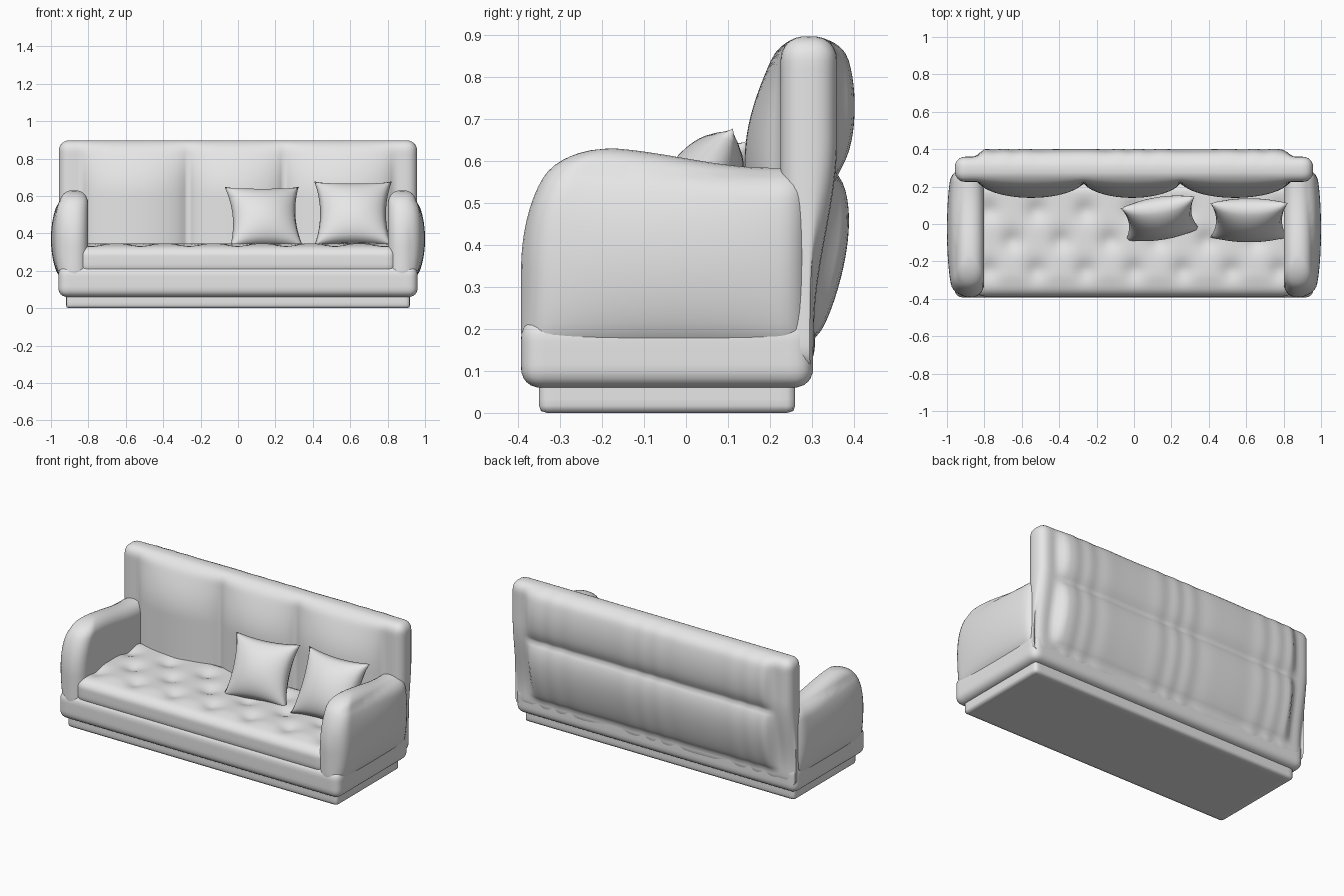
import bpy, bmesh, math
from mathutils import Vector, Matrix

if "Cube" in bpy.data.objects:
    bpy.data.objects.remove(bpy.data.objects["Cube"], do_unlink=True)

fabric = bpy.data.materials.new("light grey fabric")
fabric.use_nodes = True
fabric.diffuse_color = (0.8, 0.8, 0.8, 1)
fabric.node_tree.nodes["Principled BSDF"].inputs["Base Color"].default_value = (0.8, 0.8, 0.8, 1)


def finish(name, bm):
    bmesh.ops.recalc_face_normals(bm, faces=bm.faces)
    mesh = bpy.data.meshes.new(name)
    bm.to_mesh(mesh)
    bm.free()
    mesh.materials.append(fabric)
    mesh.shade_smooth()
    obj = bpy.data.objects.new(name, mesh)
    bpy.context.scene.collection.objects.link(obj)
    return obj


def smooth(t):
    t = max(0.0, min(1.0, t))
    return t * t * (3 - 2 * t)


def hump(t, power=1.0):
    """Zero outside 0..1, rising to one in the middle."""
    return max(0.0, 4 * t * (1 - t)) ** power if 0 < t < 1 else 0.0


def soft_box(name, lo, hi, radius, warp=None, step=0.02):
    """Finely divided box with rounded edges, then shaped by a warp function."""
    lo, hi = Vector(lo), Vector(hi)
    half, centre = (hi - lo) / 2, (hi + lo) / 2
    bm = bmesh.new()
    bmesh.ops.create_cube(bm, size=2)
    for v in bm.verts:
        v.co = Vector(a * b for a, b in zip(v.co, half))
    for axis in range(3):
        edges = [e for e in bm.edges
                 if abs((e.verts[0].co - e.verts[1].co).normalized()[axis]) > 0.99]
        cuts = max(4, round(2 * half[axis] / step))
        bmesh.ops.subdivide_edges(bm, edges=edges, cuts=cuts, use_grid_fill=True)
    for v in bm.verts:
        core = Vector(max(-h + radius, min(h - radius, c)) for c, h in zip(v.co, half))
        v.co = centre + core + (v.co - core).normalized() * radius
    if warp:
        for v in bm.verts:
            v.co = warp(v.co.copy())
    return finish(name, bm)


# Plinth and upholstered base
soft_box("plinth", (-0.92, -0.35, 0), (0.92, 0.26, 0.1), 0.015)
soft_box("base", (-0.96, -0.393, 0.06), (0.96, 0.303, 0.225), 0.045)

# Tufted seat
buttons = [(-0.78 + 0.26 * k + 0.13 * (row % 2), -0.25 + 0.16 * row)
           for row in range(3) for k in range(7)]


def seat_warp(p):
    top = smooth((p.z - 0.25) / 0.08)
    dip = sum(math.exp(-((p.x - x) ** 2 + (p.y - y) ** 2) / 0.003) for x, y in buttons)
    p.z += top * (0.006 - 0.024 * dip - 0.02 * smooth((-0.26 - p.y) / 0.13))
    return p


soft_box("seat", (-0.85, -0.387, 0.18), (0.85, 0.22, 0.34), 0.05, seat_warp)


# Backrest: three puffed cushions in front, two padded bands behind
seams = (-0.83, -0.27, 0.25, 0.83)


def back_warp(p):
    front = smooth((0.29 - p.y) / 0.06)
    rear = smooth((p.y - 0.29) / 0.06)
    puff = sum(hump((p.x - a) / (b - a), 0.6) for a, b in zip(seams, seams[1:]))
    rise = max(0.0, min(1.0, (0.89 - p.z) / 0.29))
    p.y -= front * 0.085 * puff * math.sin(rise * math.pi / 2)
    side = smooth((0.86 - abs(p.x)) / 0.07)
    lean = 0.055 * (1 - smooth((p.z - 0.2) / 0.45))
    bands = 0.055 * hump((p.z - 0.18) / 0.39, 0.7) + 0.04 * hump((p.z - 0.57) / 0.32, 0.7)
    pucker = 0.002 * math.sin(p.x * 34 + 3 * math.sin(p.x * 9))
    p.y += rear * (side * (bands + pucker) - lean)
    return p


soft_box("backrest", (-0.958, 0.225, 0.1), (0.958, 0.36, 0.897), 0.055, back_warp)


# Arms: rounded front corner, sloping top, bulging outer panel
def arm_warp(p):
    t = max(0.0, min(1.0, (p.z - 0.34) / 0.29))
    p.y += 0.15 * (1 - math.sqrt(1 - t * t)) * smooth((0.1 - p.y) / 0.45)
    p.z -= 0.048 * smooth((p.y + 0.22) / 0.42) * smooth((p.z - 0.3) / 0.3)
    outer = smooth((p.x - 0.88) / 0.06)
    p.x += outer * 0.047 * hump((p.z - 0.17) / 0.4, 0.7) * hump((p.y + 0.38) / 0.7, 0.5)
    return p


for side, label in ((1, "left"), (-1, "right")):
    arm = soft_box(label + "_arm", (0.802, -0.393, 0.12), (0.953, 0.3, 0.632), 0.07, arm_warp)
    if side < 0:
        arm.data.transform(Matrix.Scale(-1, 4, (1, 0, 0)))
        arm.data.flip_normals()


# Throw pillows: pinched sides, pointed corners, leaning back
def pillow(name, size, place, lean, turn):
    bm = bmesh.new()
    for face in (-1, 1):
        grid = bmesh.ops.create_grid(bm, x_segments=28, y_segments=28, size=1)
        for v in grid["verts"]:
            u, w = v.co.x, v.co.y
            depth = (max(0, 1 - u * u) * max(0, 1 - w * w)) ** 0.5
            v.co = Vector((size[0] * u * (1 - 0.15 * (1 - w * w)),
                           face * size[1] * depth,
                           size[2] * w * (1 - 0.1 * (1 - u * u))))
    bmesh.ops.remove_doubles(bm, verts=bm.verts, dist=0.0005)
    bm.transform(Matrix.Translation(place) @ Matrix.Rotation(math.radians(turn), 4, "Z")
                 @ Matrix.Rotation(math.radians(-lean), 4, "X"))
    finish(name, bm)


pillow("middle_pillow", (0.2, 0.095, 0.185), (0.14, 0.03, 0.485), 28, 9)
pillow("left_pillow", (0.207, 0.095, 0.195), (0.615, 0.02, 0.505), 28, 0)
